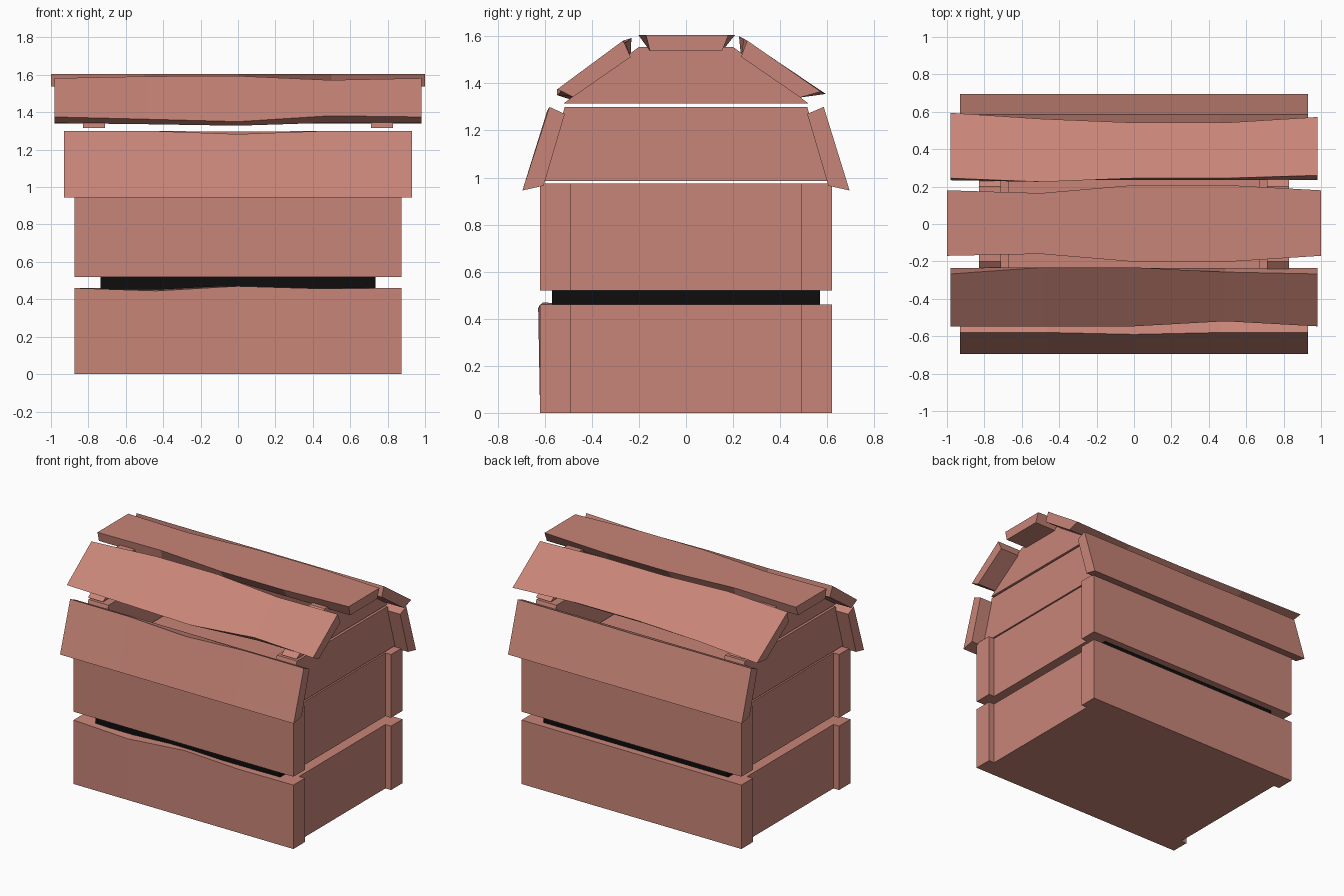
import bpy
import bmesh

cube = bpy.data.objects.get("Cube")
if cube:
    bpy.data.objects.remove(cube, do_unlink=True)


def material(name, rgb):
    m = bpy.data.materials.new(name)
    m.use_nodes = True
    col = (*rgb, 1.0)
    m.diffuse_color = col
    bsdf = next(n for n in m.node_tree.nodes if n.type == 'BSDF_PRINCIPLED')
    bsdf.inputs["Base Color"].default_value = col
    bsdf.inputs["Roughness"].default_value = 0.8
    return m


WOOD = material("terracotta wood", (0.58, 0.235, 0.188))
BLACK = material("black core", (0.004, 0.004, 0.004))


def loft(name, xs, sections, mat=WOOD):
    """Skin matching (y, z) outlines placed at the stations xs."""
    bm = bmesh.new()
    rings = [[bm.verts.new((x, y, z)) for y, z in sec]
             for x, sec in zip(xs, sections)]
    n = len(rings[0])
    for a, b in zip(rings, rings[1:]):
        for i in range(n):
            j = (i + 1) % n
            bm.faces.new((a[i], a[j], b[j], b[i]))
    bm.faces.new(rings[0])
    bm.faces.new(rings[-1])
    bmesh.ops.recalc_face_normals(bm, faces=bm.faces[:])
    me = bpy.data.meshes.new(name)
    bm.to_mesh(me)
    bm.free()
    me.materials.append(mat)
    ob = bpy.data.objects.new(name, me)
    bpy.context.collection.objects.link(ob)
    return ob


def prism(name, x0, x1, outline, mat=WOOD):
    return loft(name, (x0, x1), (outline, outline), mat)


def rect(y0, y1, z0, z1):
    return [(y0, z0), (y1, z0), (y1, z1), (y0, z1)]


def plank(name, half, outline, bends):
    """Long board along x; bends[corner] holds (dy, dz) for five stations."""
    secs = []
    for s in range(5):
        sec = []
        for c, (y, z) in enumerate(outline):
            dy, dz = bends[c][s] if c in bends else (0, 0)
            sec.append((y + dy, z + dz))
        secs.append(sec)
    return loft(name, [half * (s - 2) / 2 for s in range(5)], secs)


O = (0, 0)

# Chest body: two tiers of solid core with overhanging front and back boards
for tier, z0, z1 in (("lower", 0.0, 0.46), ("upper", 0.52, 0.975)):
    prism(tier + "_body", -0.83, 0.83, rect(-0.49, 0.49, z0, z1))
    prism(tier + "_back_board", -0.875, 0.875, rect(0.49, 0.62, z0, z1))
    warp = [O, (-0.008, -0.015), (0.012, 0.01), (0, -0.003), O]
    plank(tier + "_front_board", 0.875, rect(-0.62, -0.49, z0, z1),
          {3: warp} if tier == "lower" else {})

# Dark filler seen in the slot between the tiers
prism("dark_core", -0.735, 0.735, rect(-0.57, 0.57, 0.44, 0.54), BLACK)

# Lid end panels, two rows on each end
for side, s in (("left", 1), ("right", -1)):
    prism(side + "_lid_end_lower", s * 0.67, s * 0.83,
          [(-0.607, 0.985), (0.607, 0.985), (0.515, 1.30), (-0.515, 1.30)])
    prism(side + "_lid_end_upper", s * 0.71, s * 0.83,
          [(-0.52, 1.315), (0.52, 1.315), (0.2, 1.555), (-0.2, 1.555)])

# Steep lower lid planks: outer eave, inner eave, inner top, outer top
steep = [(0.695, 0.945), (0.605, 0.965), (0.515, 1.27), (0.58, 1.30)]
plank("lid_front_steep_plank", 0.93, [(-y, z) for y, z in steep],
      {3: [O, O, (-0.01, -0.017), O, O]})
plank("lid_back_steep_plank", 0.93, steep,
      {3: [(0.005, 0), (0.005, 0), (0.005, -0.004), (0.005, 0), (0.005, 0)]})

# Sloping upper lid planks with warped edges
plank("lid_front_slope_plank", 0.98,
      [(-0.547, 1.375), (-0.48, 1.342), (-0.235, 1.512), (-0.267, 1.582)],
      {0: [O, (0, -0.012), (0, -0.025), (0.027, 0.006), O],
       1: [O, (0, -0.006), (0, -0.014), (0, 0.002), O],
       3: [O, (0.035, 0.01), (0.035, 0.012), (0.01, -0.01), O]})
plank("lid_back_slope_plank", 0.98,
      [(0.587, 1.355), (0.485, 1.34), (0.234, 1.513), (0.245, 1.59)],
      {0: [(0.007, 0), (-0.025, 0.015), (-0.045, 0.022), (-0.045, 0.02),
           (-0.015, 0.01)],
       3: [O, (-0.02, 0.01), O, O, (0.015, -0.008)]})

# Ridge plank on top, wider above than below
plank("lid_ridge_plank", 1.0,
      [(-0.17, 1.605), (-0.153, 1.537), (0.153, 1.537), (0.18, 1.605)],
      {0: [O, (0.01, 0), (-0.032, 0), (-0.032, 0), O],
       3: [O, (-0.015, 0), (0.028, 0), (0.028, 0), O]})
